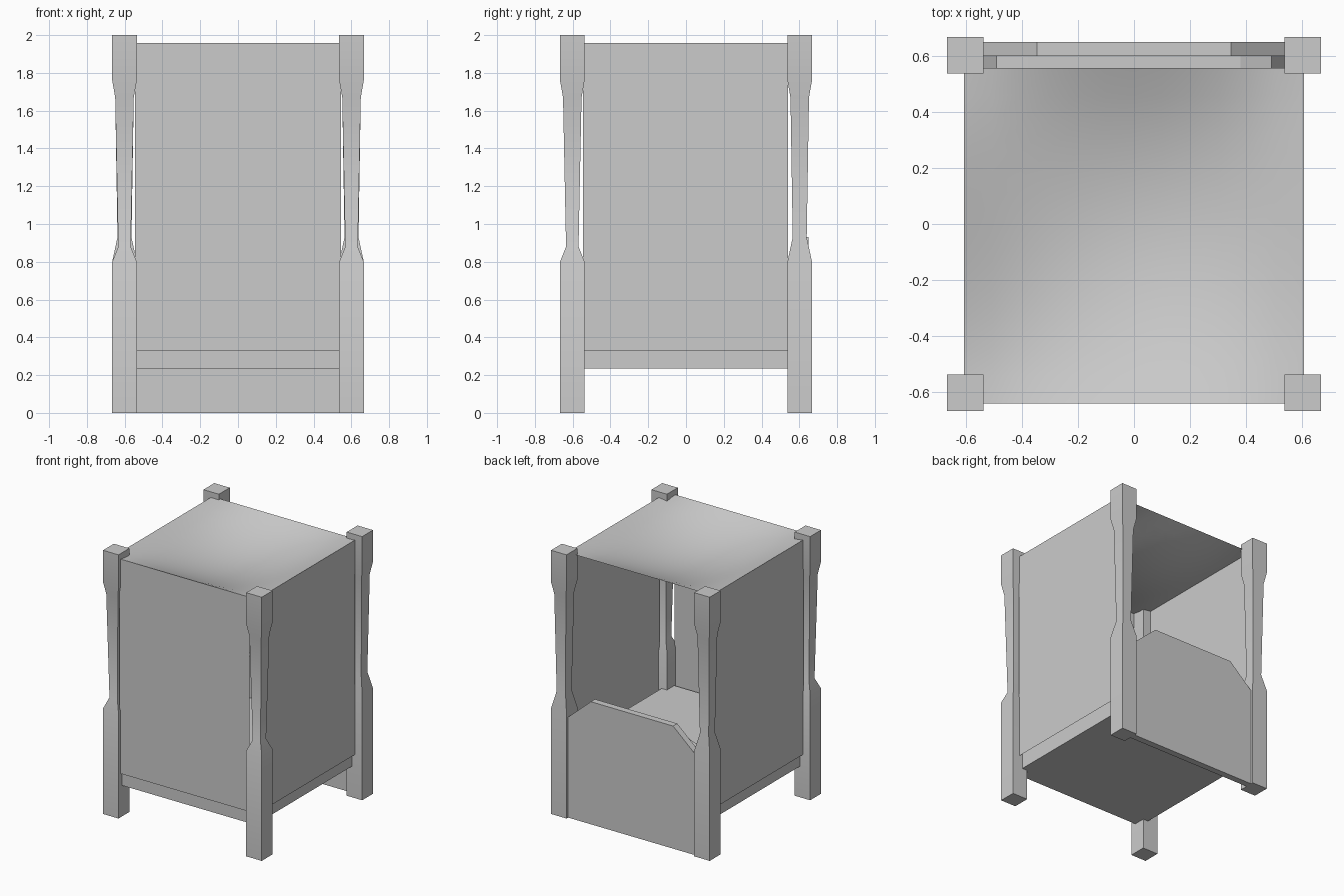
import bpy, bmesh
from math import radians

if "Cube" in bpy.data.objects:
    bpy.data.objects.remove(bpy.data.objects["Cube"])


def make(name, verts, faces, smooth=False):
    mesh = bpy.data.meshes.new(name)
    mesh.from_pydata(verts, [], faces)
    bm = bmesh.new()
    bm.from_mesh(mesh)
    bmesh.ops.recalc_face_normals(bm, faces=bm.faces)
    bm.to_mesh(mesh)
    bm.free()
    obj = bpy.data.objects.new(name, mesh)
    bpy.context.collection.objects.link(obj)
    if smooth:
        bpy.ops.object.select_all(action='DESELECT')
        obj.select_set(True)
        bpy.context.view_layer.objects.active = obj
        bpy.ops.object.shade_smooth_by_angle(angle=radians(45))
    return obj


def board(name, outline, y0, y1):
    """Extrude an x-z outline from y0 to y1."""
    n = len(outline)
    verts = [(x, y, z) for y in (y0, y1) for x, z in outline]
    faces = [tuple(range(n)), tuple(range(2 * n - 1, n - 1, -1))]
    faces += [(i, (i + 1) % n, n + (i + 1) % n, n + i) for i in range(n)]
    return make(name, verts, faces)


def mirrored(half):
    """Complete an outline given its right half from bottom to top."""
    return half + [(-x, z) for x, z in reversed(half)]


def post(name, cx, cy, rings):
    """Square post from (z, half width) rings."""
    verts = [(cx + sx * h, cy + sy * h, z) for z, h in rings
             for sx, sy in ((-1, -1), (1, -1), (1, 1), (-1, 1))]
    last = len(verts) - 4
    faces = [(3, 2, 1, 0), tuple(range(last, last + 4))]
    for r in range(len(rings) - 1):
        for i in range(4):
            a, b = r * 4 + i, r * 4 + (i + 1) % 4
            faces.append((a, b, b + 4, a + 4))
    return make(name, verts, faces, smooth=True)


# Four posts, waisted above the mattress
for side, sx in (("left", -1), ("right", 1)):
    for end, y, waist, w in (("front", -0.602, 0.88, 0.033), ("back", 0.602, 0.93, 0.037)):
        post(f"{end}_{side}_post", sx * 0.601, y,
             [(0, 0.065), (0.8, 0.065), (waist, w), (1.67, 0.049), (1.76, 0.065), (2, 0.065)])

# Mattress base
board("mattress", mirrored([(0.58, 0.235), (0.58, 0.515)]), -0.625, 0.595)

# Headboard with clipped corners, and its inner padded panel
board("headboard", mirrored([(0.56, 0), (0.56, 0.74), (0.345, 0.93)]), 0.598, 0.648)
board("headboard_pad", mirrored([(0.54, 0.45), (0.54, 0.68), (0.49, 0.79), (0.38, 0.83)]), 0.555, 0.598)

# Thin curtains on the front and sides
Z0, Z1 = 0.33, 1.957
make("front_curtain", [(-0.545, -0.64, Z0), (0.545, -0.64, Z0),
                       (0.545, -0.64, Z1), (-0.545, -0.64, Z1)], [(0, 1, 2, 3)])
for side, x in (("left", -0.605), ("right", 0.605)):
    make(f"{side}_curtain", [(x, -0.545, Z0), (x, 0.54, Z0),
                             (x, 0.54, Z1), (x, -0.545, Z1)], [(0, 1, 2, 3)])

# Canopy cloth sagging between straight edges
N = 12
uv = [2 * i / N - 1 for i in range(N + 1)]
verts = [(0.605 * u, -0.042 + 0.598 * v, Z1 - 0.14 * (1 - u * u) * (1 - v * v))
         for v in uv for u in uv]
faces = [(a, a + 1, a + N + 2, a + N + 1)
         for r in range(N) for a in range(r * (N + 1), r * (N + 1) + N)]
make("canopy", verts, faces, smooth=True)
